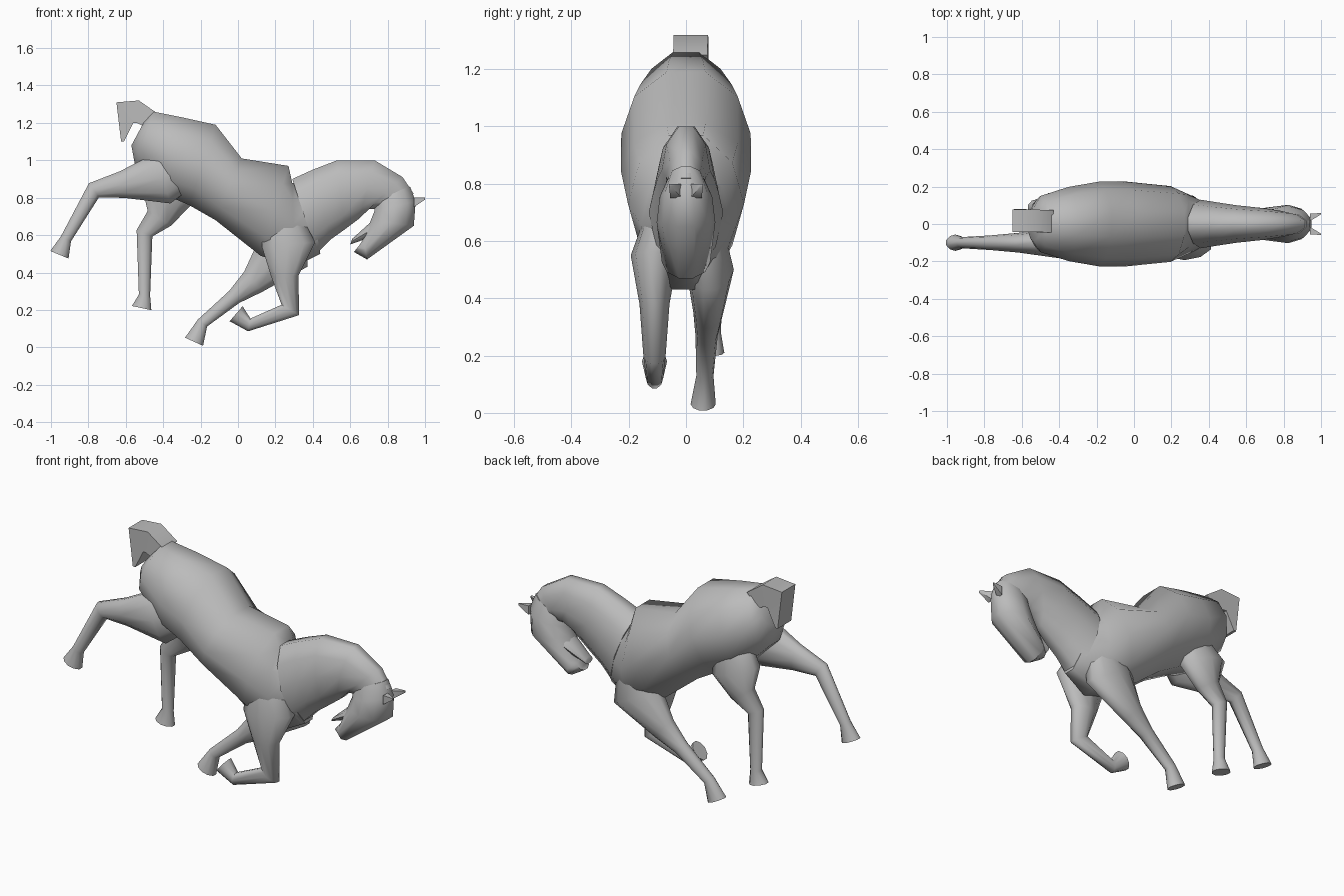
import bpy, bmesh, math
from mathutils import Vector

if "Cube" in bpy.data.objects:
    bpy.data.objects.remove(bpy.data.objects["Cube"], do_unlink=True)

grey = bpy.data.materials.new("plain grey")
grey.use_nodes = True
grey.diffuse_color = (0.5, 0.5, 0.5, 1)
grey.node_tree.nodes["Principled BSDF"].inputs["Base Color"].default_value = grey.diffuse_color


def mirrored(half):
    """Close a right-hand half outline of (across, up) pairs."""
    return half + [(-across, rise) for across, rise in reversed(half)]


# Cross-sections: a flat-backed barrel and a plain box
barrel_section = mirrored([(.3, 1), (.8, .6), (1, 0), (.8, -.6), (.3, -1)])
box_section = mirrored([(1, 1), (1, -1)])


def add_mesh(name, loops):
    """Skin a list of point rings, cap both ends and add the object."""
    bm = bmesh.new()
    rings = [[bm.verts.new(point) for point in loop] for loop in loops]
    for ring, following in zip(rings, rings[1:]):
        for i in range(len(ring)):
            bm.faces.new((ring[i - 1], ring[i], following[i], following[i - 1]))
    bm.faces.new(rings[0])
    bm.faces.new(rings[-1])
    bmesh.ops.recalc_face_normals(bm, faces=bm.faces)
    mesh = bpy.data.meshes.new(name)
    bm.to_mesh(mesh)
    bm.free()
    mesh.materials.append(grey)
    part = bpy.data.objects.new(name, mesh)
    bpy.context.collection.objects.link(part)
    bpy.ops.object.select_all(action="DESELECT")
    part.select_set(True)
    bpy.context.view_layer.objects.active = part
    bpy.ops.object.shade_smooth_by_angle(angle=math.radians(60))


def blend(start, end, t):
    return start + (end - start) * t


def make_ring(section, middle, up, y, width):
    """Place a section in space; middle and up are (x, z) vectors."""
    ring = []
    for across, rise in section:
        spot = middle + up * rise
        ring.append(Vector((spot.x, y + width * across, spot.y)))
    return ring


def skin_between(name, upper, lower, start_width, end_width, swell=0,
                 start_y=0, end_y=0, section=barrel_section):
    """Fill the side outline between an upper and a lower line of (x, z) points."""
    loops = []
    for i, (high, low) in enumerate(zip(upper, lower)):
        t = i / (len(upper) - 1)
        high, low = Vector(high), Vector(low)
        width = blend(start_width, end_width, t) + swell * math.sin(math.pi * t)
        loops.append(make_ring(section, (high + low) / 2, (high - low) / 2,
                               blend(start_y, end_y, t), width))
    add_mesh(name, loops)


# Half thickness at hip, thigh, shank, knee, fetlock and sole, shared by all legs
leg_sizes = (0.1, 0.14, 0.072, 0.042, 0.03, 0.053)


def add_leg(name, joints, hip_y, foot_y):
    """Run a tapering tube through the joints, mitred at each bend, hip inside the trunk."""
    joints = [Vector(joint) for joint in joints]
    bones = [(b - a).normalized() for a, b in zip(joints, joints[1:])]
    loops = []
    for i, (joint, size) in enumerate(zip(joints, leg_sizes)):
        before = bones[max(i - 1, 0)]
        after = bones[min(i, len(bones) - 1)]
        along = (before + after).normalized()
        up = Vector((-along.y, along.x)) * size / max(along.dot(after), 0.75)
        y = blend(hip_y, foot_y, i / len(bones))
        if i == 0:
            y *= 0.6
        loops.append(make_ring(barrel_section, joint, up, y, min(size, 0.02 + size * 0.45)))
    add_mesh(name, loops)


# Trunk, from rump to chest
skin_between(
    "body",
    upper=[(-.5, 1.21), (-.45, 1.26), (-.3, 1.23), (-.12, 1.19),
           (.02, 1.01), (.27, .97), (.29, .88), (.38, .86)],
    lower=[(-.57, 1.08), (-.55, .97), (-.4, .82), (-.26, .76),
           (-.12, .68), (.12, .49), (.3, .43), (.44, .5)],
    start_width=0.09, end_width=0.1, swell=0.135)

# Arched neck
skin_between(
    "neck",
    upper=[(.29, .9), (.4, .95), (.53, 1), (.73, 1), (.88, .91), (.94, .82)],
    lower=[(.42, .5), (.5, .58), (.57, .63), (.65, .69), (.7, .74), (.74, .74)],
    start_width=0.13, end_width=0.055)

# Head with open mouth
skin_between(
    "head",
    upper=[(.92, .86), (.95, .78), (.94, .65), (.69, .47), (.62, .51)],
    lower=[(.73, .79), (.73, .73), (.71, .68), (.67, .58), (.66, .56)],
    start_width=0.06, end_width=0.045, swell=0.05)
skin_between(
    "lower_jaw",
    upper=[(.71, .67), (.61, .58)],
    lower=[(.74, .6), (.6, .55)],
    start_width=0.06, end_width=0.035)

# Pointed ears
for label, side in (("left", 1), ("right", -1)):
    skin_between(
        label + "_ear",
        upper=[(.94, .8), (1, .8)],
        lower=[(.94, .75), (1, .79)],
        start_width=0.02, end_width=0.004,
        start_y=side * 0.035, end_y=side * 0.055, section=box_section)

# Short raised tail
skin_between(
    "tail",
    upper=[(-.43, 1.25), (-.53, 1.32), (-.65, 1.31), (-.625, 1.1)],
    lower=[(-.5, 1.18), (-.54, 1.2), (-.56, 1.2), (-.61, 1.1)],
    start_width=0.06, end_width=0.06, start_y=0.015, end_y=0.02, section=box_section)

# Legs, from hip to sole
add_leg("right_hind_leg", [(-.27, .96), (-.4, .905), (-.62, .87),
                           (-.77, .84), (-.92, .58), (-.955, .495)], -0.1, -0.1)
add_leg("left_hind_leg", [(-.33, .95), (-.38, .81), (-.42, .69),
                          (-.5, .61), (-.5, .28), (-.515, .21)], 0.1, 0.09)
add_leg("right_foreleg", [(.22, .72), (.27, .55), (.25, .38),
                          (.28, .2), (.06, .12), (-.01, .18)], -0.11, -0.11)
add_leg("left_foreleg", [(.27, .7), (.24, .5), (.08, .35),
                         (-.02, .27), (-.19, .13), (-.235, .03)], 0.09, 0.06)
